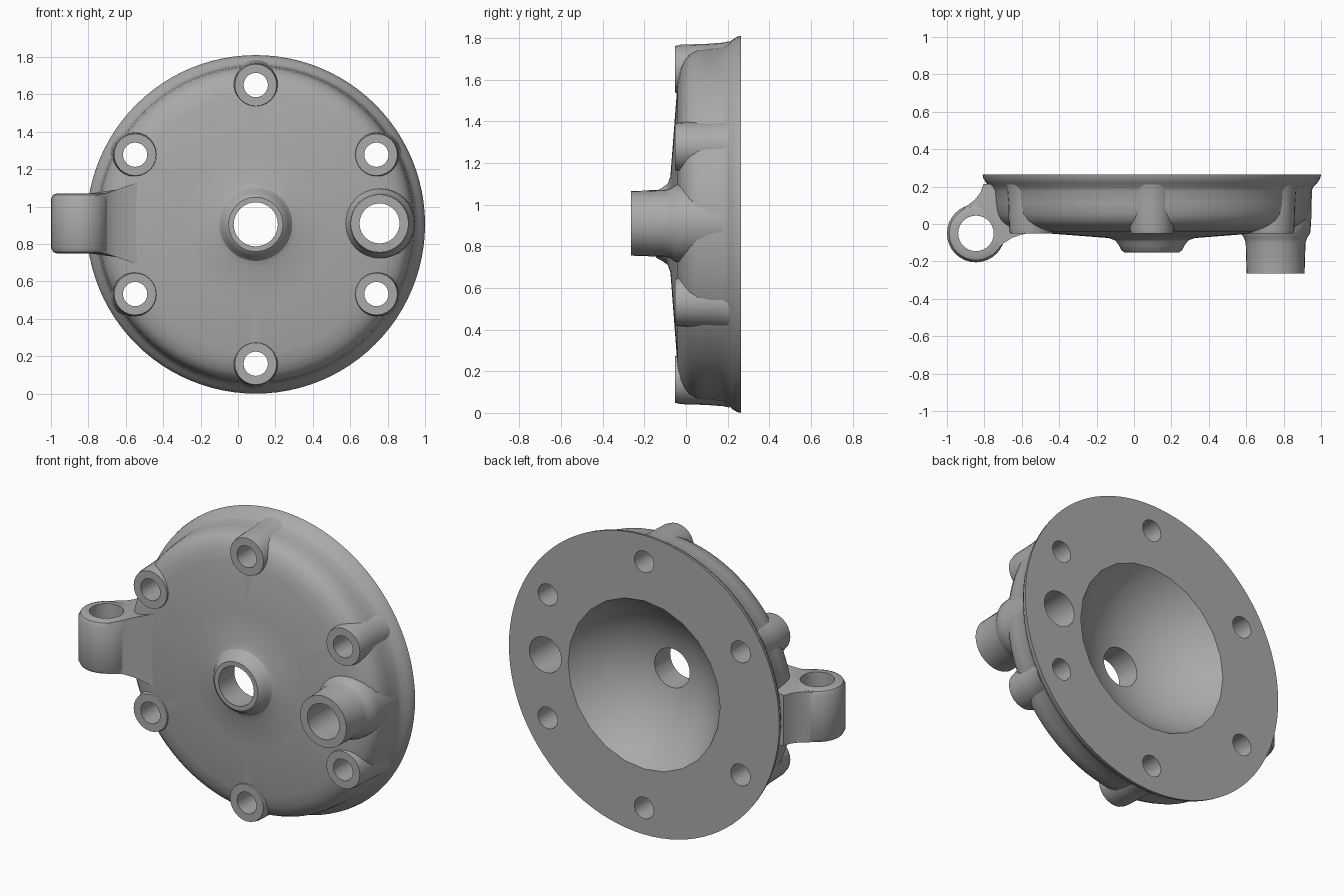
import bpy, bmesh, math

if "Cube" in bpy.data.objects:
    bpy.data.objects.remove(bpy.data.objects["Cube"], do_unlink=True)

CX, CZ = 0.095, 0.905        # centre of the cover
BACK = 0.265                 # flat mounting face
RING = 0.745                 # bolt circle radius

metal = bpy.data.materials.new("cast_grey")
metal.use_nodes = True
GREY = (0.4, 0.4, 0.4, 1)
metal.diffuse_color = GREY
metal.node_tree.nodes["Principled BSDF"].inputs["Base Color"].default_value = GREY


def finish(name, bm):
    bmesh.ops.recalc_face_normals(bm, faces=bm.faces)
    mesh = bpy.data.meshes.new(name)
    bm.to_mesh(mesh)
    bm.free()
    mesh.materials.append(metal)
    obj = bpy.data.objects.new(name, mesh)
    bpy.context.collection.objects.link(obj)
    return obj


def lathe(name, profile, x, other, axis="Y", sides=32):
    """Closed turned solid from (radius, height) pairs along Y or Z."""
    bm = bmesh.new()
    rings = []
    for r, h in profile:
        ring = []
        for i in range(sides):
            a = 2 * math.pi * i / sides
            u, v = r * math.cos(a), r * math.sin(a)
            co = (x + u, h, other + v) if axis == "Y" else (x + u, other + v, h)
            ring.append(bm.verts.new(co))
        rings.append(ring)
    for low, high in zip(rings, rings[1:]):
        for i in range(sides):
            j = (i + 1) % sides
            bm.faces.new((low[i], low[j], high[j], high[i]))
    bm.faces.new(rings[0])
    bm.faces.new(rings[-1])
    return finish(name, bm)


def boolean(obj, tool, operation):
    mod = obj.modifiers.new("boolean", "BOOLEAN")
    mod.operation = operation
    mod.solver = "EXACT"
    mod.object = tool
    bpy.context.view_layer.objects.active = obj
    bpy.ops.object.modifier_apply(modifier=mod.name)


# Cover body with flange, rounded shoulder and raised centre boss
cover = lathe("cover_body", [
    (0.905, BACK), (0.901, 0.245), (0.885, 0.22), (0.865, 0.2), (0.853, 0.175),
    (0.848, 0.11), (0.84, 0.055), (0.822, 0.018), (0.795, -0.006), (0.755, -0.025),
    (0.69, -0.04), (0.4, -0.062), (0.23, -0.075), (0.195, -0.088),
    (0.175, -0.115), (0.162, -0.14), (0.145, -0.153)], CX, CZ, sides=96)
parts = [cover]

# Six bolt bosses
bolts = []
for i in range(6):
    a = math.radians(30 + 60 * i)
    bolts.append((CX + RING * math.cos(a), CZ + RING * math.sin(a)))
for i, (x, z) in enumerate(bolts):
    parts.append(lathe(f"bolt_boss_{i + 1}", [
        (0.112, -0.052), (0.118, -0.025), (0.122, 0.1), (0.128, 0.18), (0.135, 0.21)],
        x, z, sides=24))

# Large port tube
PORT = (0.757, 0.91)
parts.append(lathe("port_tube", [
    (0.155, -0.265), (0.16, -0.1), (0.168, -0.075), (0.185, -0.05),
    (0.19, 0.0), (0.195, 0.2)], *PORT))

# Hinge lug: upright barrel and a web into the body
LUG = (-0.845, -0.05)
lug = lathe("hinge_lug", [
    (0.125, 0.75), (0.143, 0.757), (0.155, 0.78),
    (0.155, 1.04), (0.143, 1.063), (0.125, 1.07)], *LUG, axis="Z")
outline = [(-0.91, 0.085), (-0.85, 0.13), (-0.82, 0.17), (-0.805, 0.215),
           (-0.68, 0.215), (-0.54, 0.2), (-0.54, -0.042), (-0.6, -0.057),
           (-0.65, -0.073), (-0.7, -0.105), (-0.76, -0.17)]
bm = bmesh.new()
low, high = [], []
for x, y in outline:
    half = 0.152 + 0.35 * max(0, x + 0.73)      # flares towards the body
    low.append(bm.verts.new((x, y, 0.91 - half)))
    high.append(bm.verts.new((x, y, 0.91 + half)))
for i in range(len(outline)):
    j = (i + 1) % len(outline)
    bm.faces.new((low[i], low[j], high[j], high[i]))
for cap in (low, high):
    bmesh.ops.triangulate(bm, faces=[bm.faces.new(cap)])
web = finish("lug_web", bm)
boolean(lug, web, "UNION")
bpy.data.objects.remove(web, do_unlink=True)
parts.append(lug)

# Cutters: spherical chamber, centre hole, bolt holes, port bore, hinge bore
DOME_R, DOME_Y = 0.604, 0.589
dome = []
for i in range(10):
    a = math.radians(60 - 6 * i)
    dome.append((DOME_R * math.sin(a), DOME_Y - DOME_R * math.cos(a)))
cutters = [lathe("chamber_cutter", dome, CX, CZ, sides=24)]


def bore(x, z, r, sides=24):
    cutters.append(lathe("bore_cutter", [(r, -0.5), (r, 0.5)], x, z, sides=sides))


bore(CX, CZ, 0.118, 32)
for x, z in bolts:
    bore(x, z, 0.065)
bore(*PORT, 0.107, 32)
cutters.append(lathe("hinge_cutter", [(0.095, 0.6), (0.095, 1.2)], *LUG, axis="Z"))

for part in parts:
    for cutter in cutters:
        boolean(part, cutter, "DIFFERENCE")
for cutter in cutters:
    bpy.data.objects.remove(cutter, do_unlink=True)

# Smooth castings with crisp machined edges
for part in parts:
    bpy.ops.object.select_all(action="DESELECT")
    part.select_set(True)
    bpy.context.view_layer.objects.active = part
    bpy.ops.object.shade_smooth_by_angle(angle=math.radians(32))
